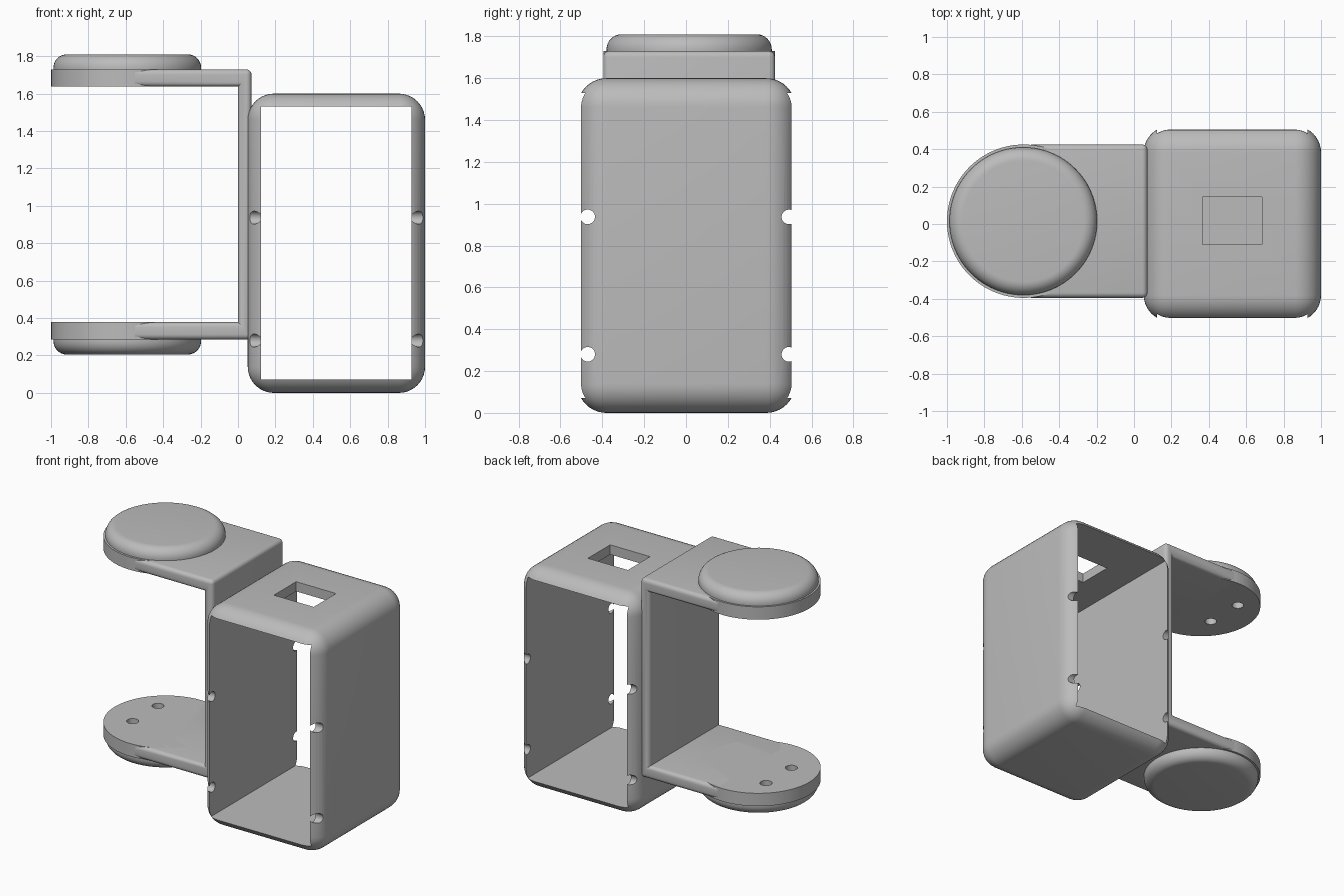
import bpy, bmesh
from math import pi, sin, cos, radians
from mathutils import Matrix

old = bpy.data.objects.get("Cube")
if old:
    bpy.data.objects.remove(old, do_unlink=True)

grey = bpy.data.materials.new("plain_grey")
grey.use_nodes = True
COLOUR = (0.5, 0.5, 0.5, 1)
grey.diffuse_color = COLOUR
grey.node_tree.nodes["Principled BSDF"].inputs["Base Color"].default_value = COLOUR


def add_object(name, bm):
    bmesh.ops.recalc_face_normals(bm, faces=bm.faces)
    mesh = bpy.data.meshes.new(name)
    bm.to_mesh(mesh)
    bm.free()
    mesh.materials.append(grey)
    obj = bpy.data.objects.new(name, mesh)
    bpy.context.collection.objects.link(obj)
    return obj


def box(name, lo, hi, radius=0):
    bm = bmesh.new()
    size = [b - a for a, b in zip(lo, hi)]
    mid = [(a + b) / 2 for a, b in zip(lo, hi)]
    bmesh.ops.create_cube(bm, size=1, matrix=Matrix.Translation(mid) @ Matrix.Diagonal((*size, 1)))
    if radius:
        bmesh.ops.bevel(bm, geom=bm.edges[:], offset=radius, segments=10,
                        profile=0.5, affect='EDGES', clamp_overlap=True)
    return add_object(name, bm)


def rod(name, centre, radius, depth, sides, axis='Z'):
    bm = bmesh.new()
    turn = Matrix.Rotation(pi / 2, 4, 'Y') if axis == 'X' else Matrix()
    bmesh.ops.create_cone(bm, cap_ends=True, segments=sides, radius1=radius, radius2=radius,
                          depth=depth, matrix=Matrix.Translation(centre) @ turn)
    return add_object(name, bm)


def activate(obj):
    bpy.ops.object.select_all(action='DESELECT')
    obj.select_set(True)
    bpy.context.view_layer.objects.active = obj


def cut(obj, cutters):
    activate(obj)
    for cutter in cutters:
        cutter.hide_render = True
        mod = obj.modifiers.new("cut", 'BOOLEAN')
        mod.operation = 'DIFFERENCE'
        mod.solver = 'EXACT'
        mod.object = cutter
        bpy.ops.object.modifier_apply(modifier=mod.name)
        bpy.data.objects.remove(cutter, do_unlink=True)


def smooth(obj):
    activate(obj)
    bpy.ops.object.shade_smooth_by_angle(angle=radians(30))


# Open rounded housing with a through opening, cable window and screw holes
housing = box("housing", (0.052, -0.52, 0), (1, 0.523, 1.6), 0.14)
cutters = [box("opening", (0.122, -1, 0.072), (0.928, 1, 1.53)),
           box("window", (0.365, -0.11, 1.4), (0.685, 0.145, 1.8))]
for y in (-0.47, 0.492):
    for z in (0.28, 0.937):
        cutters.append(rod("screw_hole", (0.5, y, z), 0.035, 2, 32, 'X'))
cut(housing, cutters)
smooth(housing)

# U-shaped bracket: side profile extruded along y, outer edges rounded
LOW, HIGH, THICK = 0.285, 1.73, 0.093
END, INNER, OUTER = -0.55, 0.0, 0.072
profile = [(END, LOW), (OUTER, LOW), (OUTER, HIGH), (END, HIGH), (END, HIGH - THICK),
           (INNER, HIGH - THICK), (INNER, LOW + THICK), (END, LOW + THICK)]
bm = bmesh.new()
face = bm.faces.new([bm.verts.new((x, -0.395, z)) for x, z in profile])
ext = bmesh.ops.extrude_face_region(bm, geom=[face])
bmesh.ops.translate(bm, vec=(0, 0.82, 0),
                    verts=[g for g in ext["geom"] if isinstance(g, bmesh.types.BMVert)])
bmesh.ops.recalc_face_normals(bm, faces=bm.faces)
rounded = [e for e in bm.edges if e.is_convex and any(v.co.x > END + 0.01 for v in e.verts)]
bmesh.ops.bevel(bm, geom=rounded, offset=0.028, segments=5, profile=0.5, affect='EDGES')
smooth(add_object("bracket", bm))

# Round ends of the bracket arms, each with two blind holes and a domed cap
CX, CY = -0.59, 0.015
for label, inner, outward in (("upper", HIGH - THICK, 1), ("lower", LOW + THICK, -1)):
    mid = inner + outward * THICK / 2
    disc = rod(label + "_disc", (CX, CY, mid), 0.41, THICK, 96)
    cut(disc, [rod("pin_hole", (CX - 0.185, y, inner), 0.04, 0.16, 32) for y in (-0.1, 0.19)])
    smooth(disc)

    base = inner + outward * (THICK - 0.005)
    fillet, radius, height = 0.072, 0.395, 0.085
    path = [(0, 0), (radius, 0)]
    for i in range(9):
        a = i / 8 * pi / 2
        path.append((radius - fillet + fillet * cos(a), height - fillet + fillet * sin(a)))
    path.append((0, height))
    bm = bmesh.new()
    verts = [bm.verts.new((CX - 0.002 + r, CY, base + outward * h)) for r, h in path]
    edges = [bm.edges.new(pair) for pair in zip(verts, verts[1:])]
    bmesh.ops.spin(bm, geom=verts + edges, cent=(CX - 0.002, CY, 0), axis=(0, 0, 1),
                   angle=2 * pi, steps=96, use_duplicate=False)
    bmesh.ops.remove_doubles(bm, verts=bm.verts, dist=0.0001)
    smooth(add_object(label + "_cap", bm))
